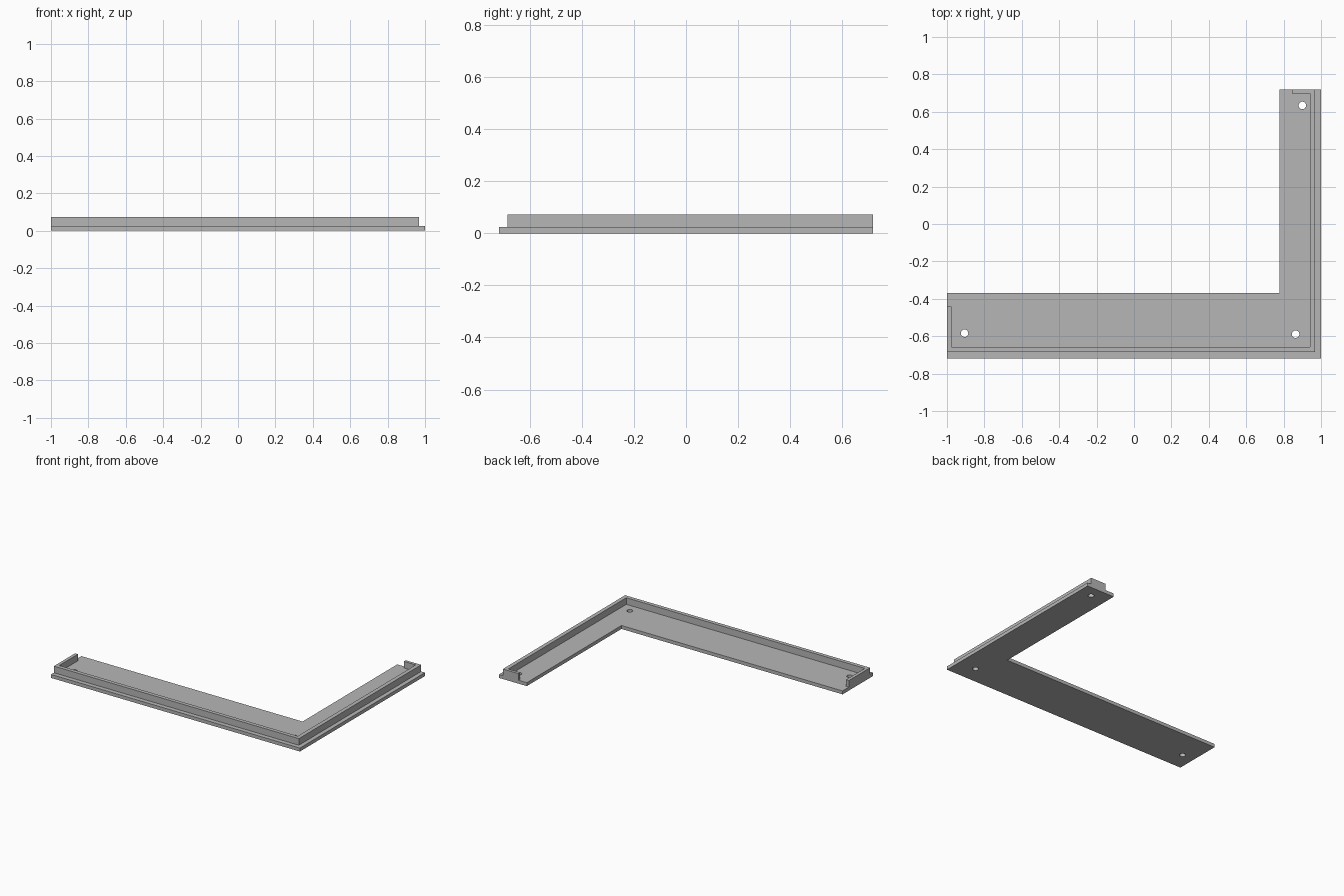
import bpy
import bmesh
from mathutils import Vector

cube = bpy.data.objects.get("Cube")
if cube:
    bpy.data.objects.remove(cube, do_unlink=True)

grey = bpy.data.materials.new("plain_grey")
grey.use_nodes = True
grey.diffuse_color = (0.47, 0.47, 0.47, 1)
grey.node_tree.nodes["Principled BSDF"].inputs["Base Color"].default_value = grey.diffuse_color


def prism(name, outline, bottom, top):
    """Extrude a flat outline between two heights."""
    bm = bmesh.new()
    face = bm.faces.new([bm.verts.new((x, y, bottom)) for x, y in outline])
    grown = bmesh.ops.extrude_face_region(bm, geom=[face], use_keep_orig=True)
    verts = [v for v in grown["geom"] if isinstance(v, bmesh.types.BMVert)]
    bmesh.ops.translate(bm, verts=verts, vec=Vector((0, 0, top - bottom)))
    bmesh.ops.recalc_face_normals(bm, faces=bm.faces)
    mesh = bpy.data.meshes.new(name)
    bm.to_mesh(mesh)
    bm.free()
    mesh.materials.append(grey)
    obj = bpy.data.objects.new(name, mesh)
    bpy.context.collection.objects.link(obj)
    return obj


# Outer limits, floor thickness and rim height
END, SIDE = 1.0, 0.718
FLOOR, TOP = 0.025, 0.073

# L-shaped floor plate
base = prism("base_plate", [
    (-END, -SIDE), (END, -SIDE), (END, SIDE),
    (0.777, SIDE), (0.777, -0.369), (-END, -0.369)], 0, FLOOR)

# Upright rim set in from the edge, with a short return lip at each end
prism("rim_wall", [
    (-END, -0.685), (0.969, -0.685), (0.969, SIDE), (0.845, SIDE),
    (0.845, 0.697), (0.94, 0.697), (0.94, -0.657), (-0.977, -0.657),
    (-0.977, -0.441), (-END, -0.441)], FLOOR, TOP)

# Three screw holes through the floor
for x, y in [(-0.906, -0.584), (0.864, -0.589), (0.9, 0.634)]:
    bpy.ops.mesh.primitive_cylinder_add(vertices=32, radius=0.02, depth=0.1, location=(x, y, 0))
    cutter = bpy.context.object
    cutter.name = "hole_cutter"
    cutter.data.materials.append(grey)
    cutter.hide_render = True
    cutter.hide_set(True)
    cut = base.modifiers.new("screw_hole", "BOOLEAN")
    cut.operation = "DIFFERENCE"
    cut.solver = "EXACT"
    cut.object = cutter
